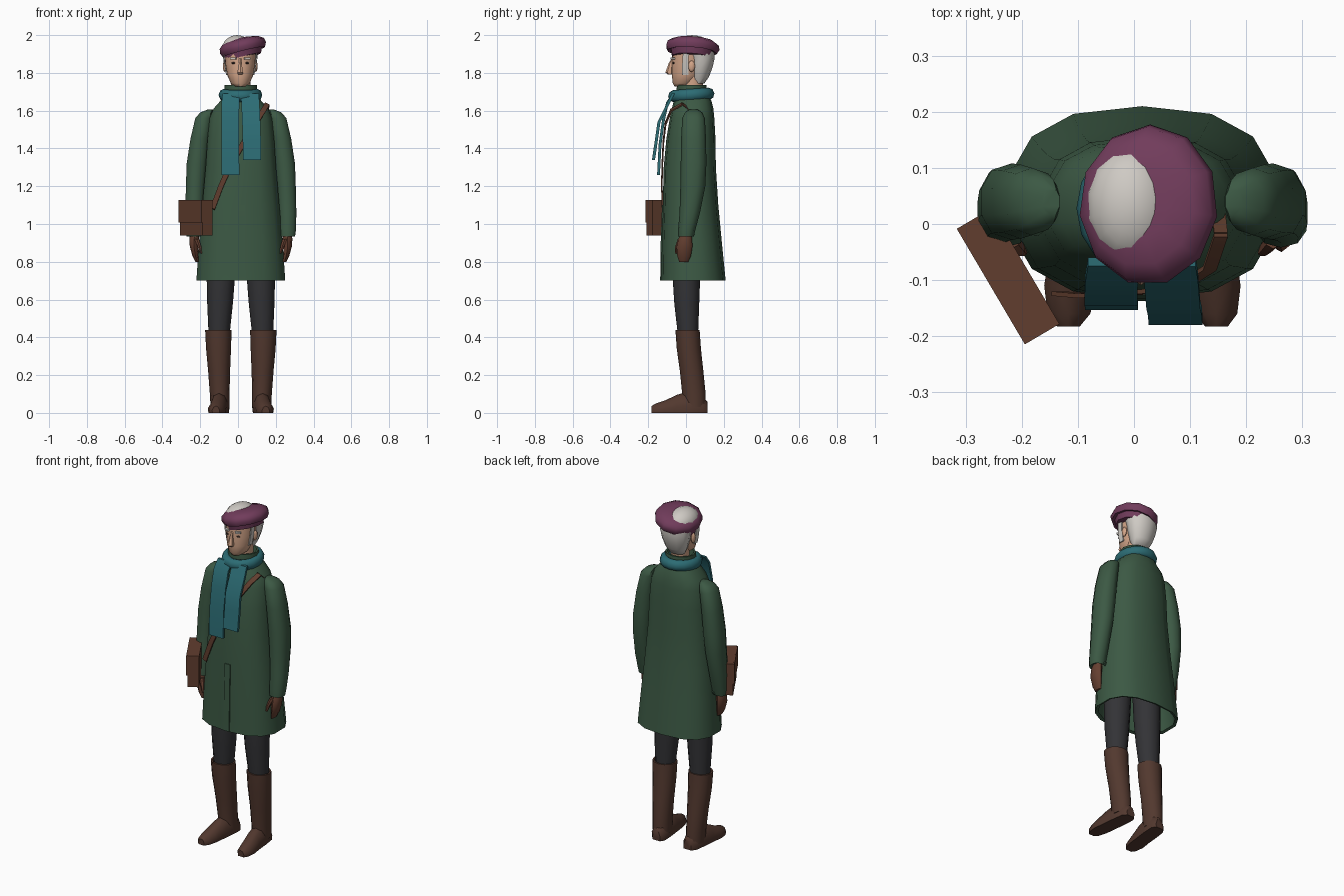
import bpy, bmesh, math
from mathutils import Vector, Matrix

CX = 0.015  # body centre line


def mat(name, rgb):
    m = bpy.data.materials.new(name)
    m.diffuse_color = (*rgb, 1)
    return m


GREEN = mat("coat green", (0.045, 0.10, 0.058))
TEAL = mat("scarf teal", (0.025, 0.15, 0.175))
PLUM = mat("beret plum", (0.165, 0.045, 0.105))
BOOT = mat("boot brown", (0.085, 0.040, 0.028))
LEATHER = mat("bag leather", (0.12, 0.048, 0.028))
GLOVE = mat("glove brown", (0.13, 0.05, 0.03))
TROUSER = mat("trouser grey", (0.033, 0.033, 0.037))
HAIR = mat("hair grey", (0.62, 0.59, 0.55))
SKIN = mat("skin", (0.66, 0.38, 0.25))
DARK = mat("eye dark", (0.05, 0.03, 0.025))


def finish(name, bm, m, angle=45):
    bmesh.ops.recalc_face_normals(bm, faces=bm.faces)
    me = bpy.data.meshes.new(name)
    bm.to_mesh(me)
    bm.free()
    me.materials.append(m)
    ob = bpy.data.objects.new(name, me)
    bpy.context.collection.objects.link(ob)
    bpy.ops.object.select_all(action='DESELECT')
    ob.select_set(True)
    bpy.context.view_layer.objects.active = ob
    if angle:
        bpy.ops.object.shade_smooth_by_angle(angle=math.radians(angle))
    return ob


def loft(name, rings, m, n=12, p=2.0, side=1, angle=45, caps=True):
    """Skin a stack of super-ellipse rings (x, y, z, rx, ry); side=-1 mirrors about the body."""
    bm, rows = bmesh.new(), []
    for x, y, z, rx, ry in rings:
        row = []
        for i in range(n):
            a = 2 * math.pi * i / n + math.pi / 2
            c, s = math.cos(a), math.sin(a)
            px = x + rx * math.copysign(abs(c) ** (2 / p), c)
            py = y + ry * math.copysign(abs(s) ** (2 / p), s)
            row.append(bm.verts.new((px if side > 0 else 2 * CX - px, py, z)))
        rows.append(row)
    for a, b in zip(rows, rows[1:]):
        for i in range(n):
            j = (i + 1) % n
            bm.faces.new((a[i], a[j], b[j], b[i]))
    if caps:
        bm.faces.new(rows[0])
        bm.faces.new(rows[-1])
    return finish(name, bm, m, angle)


def ribbon(name, pts, across, thick, m):
    """Flat band along points; across = half-width vector, thick = thickness vector."""
    bm, rows = bmesh.new(), []
    w, t = Vector(across), Vector(thick)
    for q in pts:
        q = Vector(q)
        rows.append([bm.verts.new(v) for v in (q - w, q + w, q + w + t, q - w + t)])
    for a, b in zip(rows, rows[1:]):
        for i in range(4):
            j = (i + 1) % 4
            bm.faces.new((a[i], a[j], b[j], b[i]))
    bm.faces.new(rows[0])
    bm.faces.new(rows[-1])
    return finish(name, bm, m, 40)


def box(name, loc, size, m, rot=0.0):
    bm = bmesh.new()
    bmesh.ops.create_cube(bm, size=1, matrix=Matrix.Translation(loc)
                          @ Matrix.Rotation(rot, 4, 'Z') @ Matrix.Diagonal((*size, 1)))
    return finish(name, bm, m, 0)


def ball(name, loc, rad, m, u=12, v=8):
    bm = bmesh.new()
    bmesh.ops.create_uvsphere(bm, u_segments=u, v_segments=v, radius=1,
                              matrix=Matrix.Translation(loc) @ Matrix.Diagonal((*rad, 1)))
    return finish(name, bm, m, 60)


# Coat: lining, hem, skirt, chest, shoulders
loft("coat", [
    (CX, 0.03, 1.00, 0.19, 0.13), (CX, 0.04, 0.705, 0.225, 0.155),
    (CX, 0.038, 0.70, 0.240, 0.172), (CX, 0.036, 0.76, 0.236, 0.168),
    (CX, 0.030, 0.90, 0.226, 0.160), (CX, 0.024, 1.10, 0.208, 0.147),
    (CX, 0.020, 1.30, 0.190, 0.138), (CX, 0.026, 1.45, 0.180, 0.130),
    (CX, 0.032, 1.56, 0.168, 0.118), (CX, 0.035, 1.61, 0.148, 0.110),
    (CX, 0.035, 1.65, 0.112, 0.100), (CX, 0.035, 1.68, 0.088, 0.088)],
    GREEN, n=14, p=2.5, angle=50)
loft("collar", [(CX, 0.03, 1.64, 0.09, 0.085), (CX, 0.03, 1.735, 0.086, 0.078),
                (CX, 0.03, 1.735, 0.076, 0.068), (CX, 0.03, 1.69, 0.07, 0.06)], GREEN)
# Front overlap of the coat
ribbon("coat_placket", [(0.018, -0.129, 0.702), (0.018, -0.127, 0.76), (0.018, -0.126, 0.90),
                        (0.018, -0.119, 1.10)], (0.018, 0, 0), (0, -0.008, 0), GREEN)

for side, tag in ((1, "right"), (-1, "left")):
    # Sleeve with an inner cuff
    loft("sleeve_" + tag, [
        (0.235, 0.02, 0.955, 0.022, 0.026), (0.262, 0.000, 0.935, 0.042, 0.042),
        (0.262, 0.004, 0.97, 0.047, 0.046), (0.262, 0.020, 1.06, 0.049, 0.054),
        (0.256, 0.036, 1.20, 0.052, 0.066), (0.248, 0.040, 1.32, 0.056, 0.068),
        (0.232, 0.040, 1.45, 0.052, 0.066), (0.212, 0.040, 1.56, 0.046, 0.060),
        (0.196, 0.040, 1.59, 0.036, 0.046), (0.178, 0.040, 1.605, 0.016, 0.024)],
        GREEN, n=10, p=2.3, side=side)
    # Gloved hand and thumb
    loft("hand_" + tag, [
        (0.258, 0.0, 0.96, 0.024, 0.026), (0.262, -0.004, 0.92, 0.026, 0.036),
        (0.263, -0.008, 0.88, 0.022, 0.042), (0.255, -0.010, 0.83, 0.016, 0.036),
        (0.246, -0.012, 0.80, 0.010, 0.024)], GLOVE, n=8, side=side)
    loft("thumb_" + tag, [
        (0.248, -0.03, 0.92, 0.014, 0.014), (0.234, -0.045, 0.88, 0.011, 0.012),
        (0.226, -0.050, 0.845, 0.006, 0.007)], GLOVE, n=6, side=side)
    # Trouser leg
    loft("trouser_leg_" + tag, [
        (0.130, 0.010, 0.42, 0.056, 0.054), (0.125, 0.004, 0.58, 0.068, 0.066),
        (0.121, 0.002, 0.72, 0.075, 0.073), (0.115, 0.002, 0.96, 0.08, 0.08)],
        TROUSER, side=side)
    # Boot shaft
    loft("boot_shaft_" + tag, [
        (0.125, 0.045, 0.03, 0.050, 0.060), (0.127, 0.042, 0.10, 0.052, 0.062),
        (0.130, 0.030, 0.22, 0.058, 0.062), (0.133, 0.015, 0.34, 0.066, 0.064),
        (0.134, 0.008, 0.44, 0.070, 0.064), (0.134, 0.008, 0.44, 0.060, 0.055),
        (0.134, 0.010, 0.41, 0.054, 0.050)], BOOT, side=side)
    # Foot, turned out: stations (y, x, half width, top height)
    bm, rows = bmesh.new(), []
    for y, x, w, h in ((0.113, 0.118, 0.026, 0.06), (0.09, 0.12, 0.045, 0.085),
                       (0.02, 0.127, 0.048, 0.115), (-0.05, 0.134, 0.047, 0.095),
                       (-0.11, 0.142, 0.048, 0.066), (-0.16, 0.146, 0.038, 0.05),
                       (-0.183, 0.147, 0.020, 0.036)):
        sec = ((-0.92, 0), (0.92, 0), (1, 0.35), (0.6, 0.85), (0, 1), (-0.6, 0.85), (-1, 0.35))
        rows.append([bm.verts.new((CX + side * (x + w * u - CX), y, h * k)) for u, k in sec])
    for a, b in zip(rows, rows[1:]):
        for i in range(7):
            j = (i + 1) % 7
            bm.faces.new((a[i], a[j], b[j], b[i]))
    bm.faces.new(rows[0])
    bm.faces.new(rows[-1])
    finish("boot_foot_" + tag, bm, BOOT)

# Scarf loop: a sagging ring around the neck
bpy.ops.mesh.primitive_torus_add(major_segments=16, minor_segments=8, major_radius=0.09,
                                 minor_radius=0.028, location=(0.013, 0.028, 1.683))
scarf = bpy.context.object
scarf.name = "scarf_loop"
scarf.scale = (0.98, 1.04, 1.15)
scarf.rotation_euler = (math.radians(4), 0, 0)
scarf.data.materials.append(TEAL)
bpy.ops.object.shade_smooth_by_angle(angle=math.radians(60))
# Scarf tails
ribbon("scarf_tail_long", [(-0.035, -0.06, 1.69), (-0.040, -0.09, 1.645), (-0.041, -0.112, 1.55),
                           (-0.041, -0.130, 1.42), (-0.040, -0.138, 1.26)],
       (0.047, 0, 0), (0, -0.015, 0), TEAL)
ribbon("scarf_tail_short", [(0.062, -0.06, 1.69), (0.066, -0.085, 1.64), (0.070, -0.135, 1.54),
                            (0.073, -0.148, 1.45), (0.074, -0.164, 1.34)],
       (0.048, 0, 0), (0, -0.016, 0), TEAL)

# Neck and face
loft("neck", [(CX, 0.035, 1.66, 0.05, 0.05), (CX, 0.035, 1.78, 0.052, 0.056)], SKIN)
loft("face", [
    (0.012, -0.025, 1.728, 0.030, 0.035), (0.012, -0.012, 1.745, 0.052, 0.058),
    (0.012, 0.005, 1.79, 0.070, 0.080), (0.012, 0.014, 1.85, 0.080, 0.090),
    (0.012, 0.022, 1.91, 0.084, 0.094)], SKIN, n=14, angle=60)
# Nose
loft("nose", [(0.012, -0.085, 1.792, 0.014, 0.012), (0.012, -0.088, 1.802, 0.018, 0.021),
              (0.012, -0.080, 1.85, 0.008, 0.012), (0.012, -0.07, 1.875, 0.007, 0.006)], SKIN, n=6)
for s in (-1, 1):
    # Eyes, ears, brows and sideburns
    ball("eye", (0.012 + s * 0.036, -0.066, 1.852), (0.011, 0.006, 0.005), DARK, 8, 6)
    box("brow", (0.012 + s * 0.037, -0.069, 1.877), (0.032, 0.012, 0.010), HAIR, s * 0.4)
    ball("ear", (0.012 + s * 0.082, 0.030, 1.835), (0.010, 0.018, 0.030), SKIN, 8, 6)
    ribbon("sideburn", [(0.012 + s * 0.084, 0.0, 1.91), (0.012 + s * 0.080, -0.004, 1.85),
                        (0.012 + s * 0.069, -0.004, 1.79)], (0, 0.016, 0), (s * 0.006, 0, 0), HAIR)
# Hair on the back of the head, and the crown above the beret
loft("hair_back", [
    (0.012, 0.066, 1.745, 0.048, 0.032), (0.012, 0.072, 1.78, 0.066, 0.050),
    (0.012, 0.078, 1.83, 0.082, 0.063), (0.012, 0.080, 1.88, 0.091, 0.072),
    (0.012, 0.060, 1.92, 0.094, 0.090)], HAIR, angle=60)
ball("hair_crown", (-0.005, 0.033, 1.93), (0.080, 0.105, 0.0695), HAIR, 14, 12)

# Beret: flat, overhanging disc tilted up to one side, over a head band
beret = loft("beret", [
    (-0.012, 0, -0.055, 0.100, 0.108), (-0.006, 0, -0.022, 0.106, 0.116), (0, 0, -0.028, 0.116, 0.132),
    (0, 0, -0.006, 0.127, 0.144), (0, 0, 0.018, 0.122, 0.138),
    (-0.004, 0, 0.036, 0.098, 0.112), (-0.008, 0, 0.046, 0.055, 0.066)], PLUM, n=11, angle=50)
beret.location = (0.025, 0.034, 1.937)
beret.rotation_euler = (math.radians(-4), math.radians(-14), 0)

# Shoulder bag, turned to sit on the hip, with flap and clasp
ROT = math.radians(-59.5)
C = Vector((-0.222, -0.092, 1.032))
OUT = Vector((math.sin(ROT), -math.cos(ROT), 0))
box("bag", C, (0.235, 0.062, 0.185), LEATHER, ROT)
box("bag_flap", C + OUT * 0.034 + Vector((0, 0, 0.036)), (0.239, 0.009, 0.118), LEATHER, ROT)
box("bag_lid", C + Vector((0, 0, 0.092)), (0.239, 0.066, 0.008), LEATHER, ROT)
# Strap across the chest to the shoulder
ribbon("bag_strap", [(-0.135, -0.120, 1.08), (-0.09, -0.124, 1.20), (-0.045, -0.122, 1.30),
                     (0.03, -0.116, 1.43), (0.09, -0.104, 1.53), (0.135, -0.075, 1.60),
                     (0.155, -0.015, 1.635), (0.15, 0.03, 1.60)],
       (0.012, 0, -0.006), (0, -0.008, 0.003), LEATHER)
